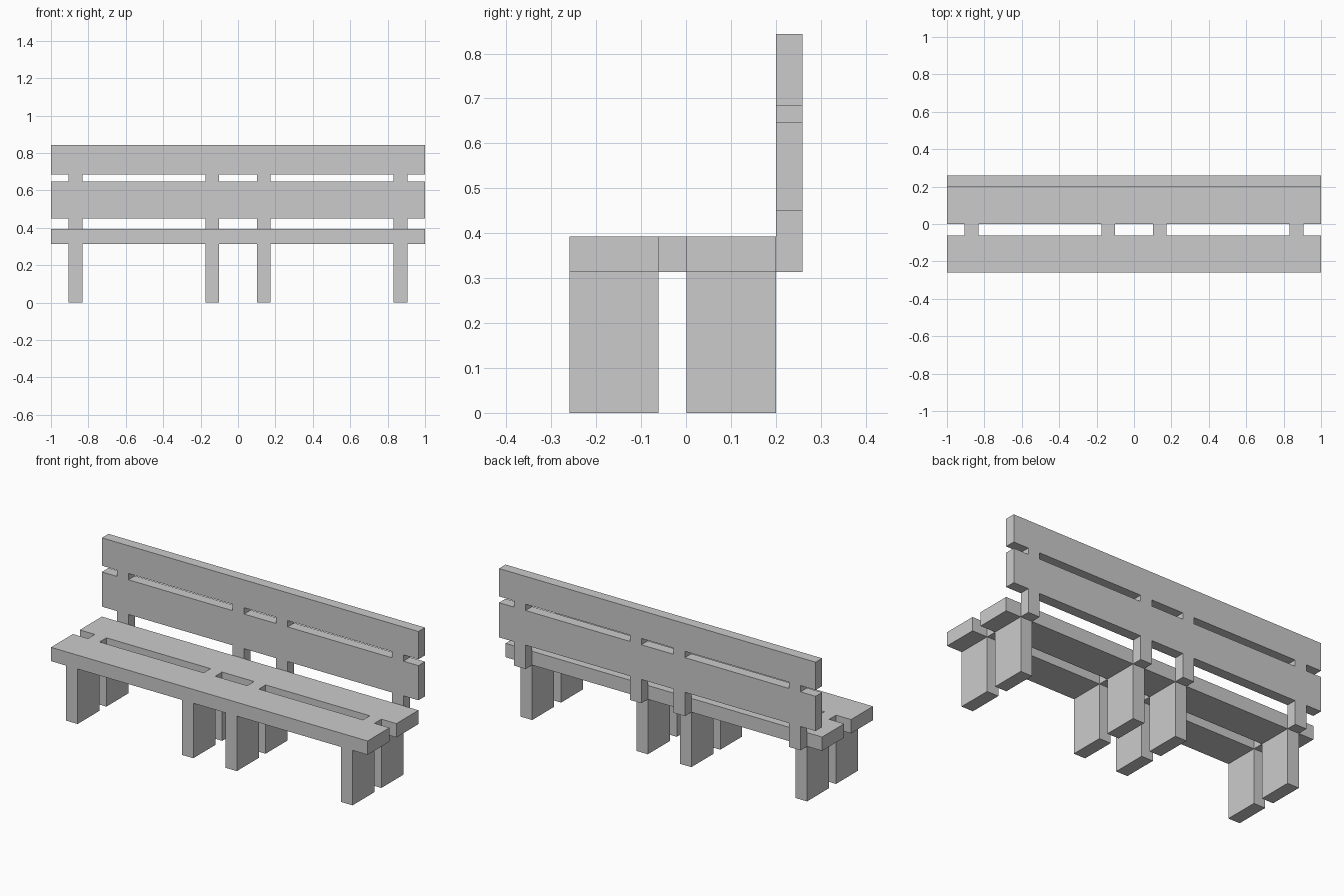
import bpy, bmesh
from mathutils import Vector

if "Cube" in bpy.data.objects:
    bpy.data.objects.remove(bpy.data.objects["Cube"])

# x ranges of the four supports, shared by legs, spacers and back posts
SUPPORTS = [(-0.905, -0.832), (-0.174, -0.101), (0.101, 0.174), (0.832, 0.905)]
X_CUTS = [-1.0] + [x for s in SUPPORTS for x in s] + [1.0]


def finish(name, bm):
    bmesh.ops.recalc_face_normals(bm, faces=bm.faces)
    mesh = bpy.data.meshes.new(name)
    bm.to_mesh(mesh)
    bm.free()
    obj = bpy.data.objects.new(name, mesh)
    bpy.context.collection.objects.link(obj)
    return obj


def slatted_panel(name, rows, point, depth):
    """Full-width planks joined by flush support pieces, extruded by depth.
    rows: (low, high, is_plank); point(x, v) places a flat grid corner."""
    bm = bmesh.new()
    for low, high, is_plank in rows:
        for i, (a, b) in enumerate(zip(X_CUTS, X_CUTS[1:])):
            if is_plank or i % 2 == 1:
                bm.faces.new([bm.verts.new(point(x, v)) for x, v in
                              ((a, low), (b, low), (b, high), (a, high))])
    bmesh.ops.remove_doubles(bm, verts=bm.verts, dist=1e-5)
    ext = bmesh.ops.extrude_face_region(bm, geom=list(bm.faces),
                                        use_keep_orig=True)
    moved = [g for g in ext["geom"] if isinstance(g, bmesh.types.BMVert)]
    bmesh.ops.translate(bm, verts=moved, vec=Vector(depth))
    return finish(name, bm)


def box(name, xs, ys, zs):
    bm = bmesh.new()
    bmesh.ops.create_cube(bm, size=1)
    for v in bm.verts:
        v.co = [r[0] if c < 0 else r[1] for c, r in zip(v.co, (xs, ys, zs))]
    return finish(name, bm)


SEAT_Z, SEAT_TOP = 0.314, 0.393
FRONT_Y, BACK_Y = (-0.259, -0.061), (0.001, 0.200)

# Seat: two planks with spacers between them
slatted_panel("seat",
              [(*FRONT_Y, True), (FRONT_Y[1], BACK_Y[0], False), (*BACK_Y, True)],
              lambda x, y: (x, y, SEAT_Z), (0, 0, SEAT_TOP - SEAT_Z))

# Backrest: posts rising behind the seat, carrying two planks
slatted_panel("backrest",
              [(SEAT_Z, 0.45, False), (0.45, 0.648, True),
               (0.648, 0.684, False), (0.684, 0.843, True)],
              lambda x, z: (x, 0.200, z), (0, 0.059, 0))

# Legs: a front and back block under each support
for i, xs in enumerate(SUPPORTS, 1):
    box(f"front_leg_{i}", xs, FRONT_Y, (0, SEAT_Z))
    box(f"back_leg_{i}", xs, BACK_Y, (0, SEAT_Z))
